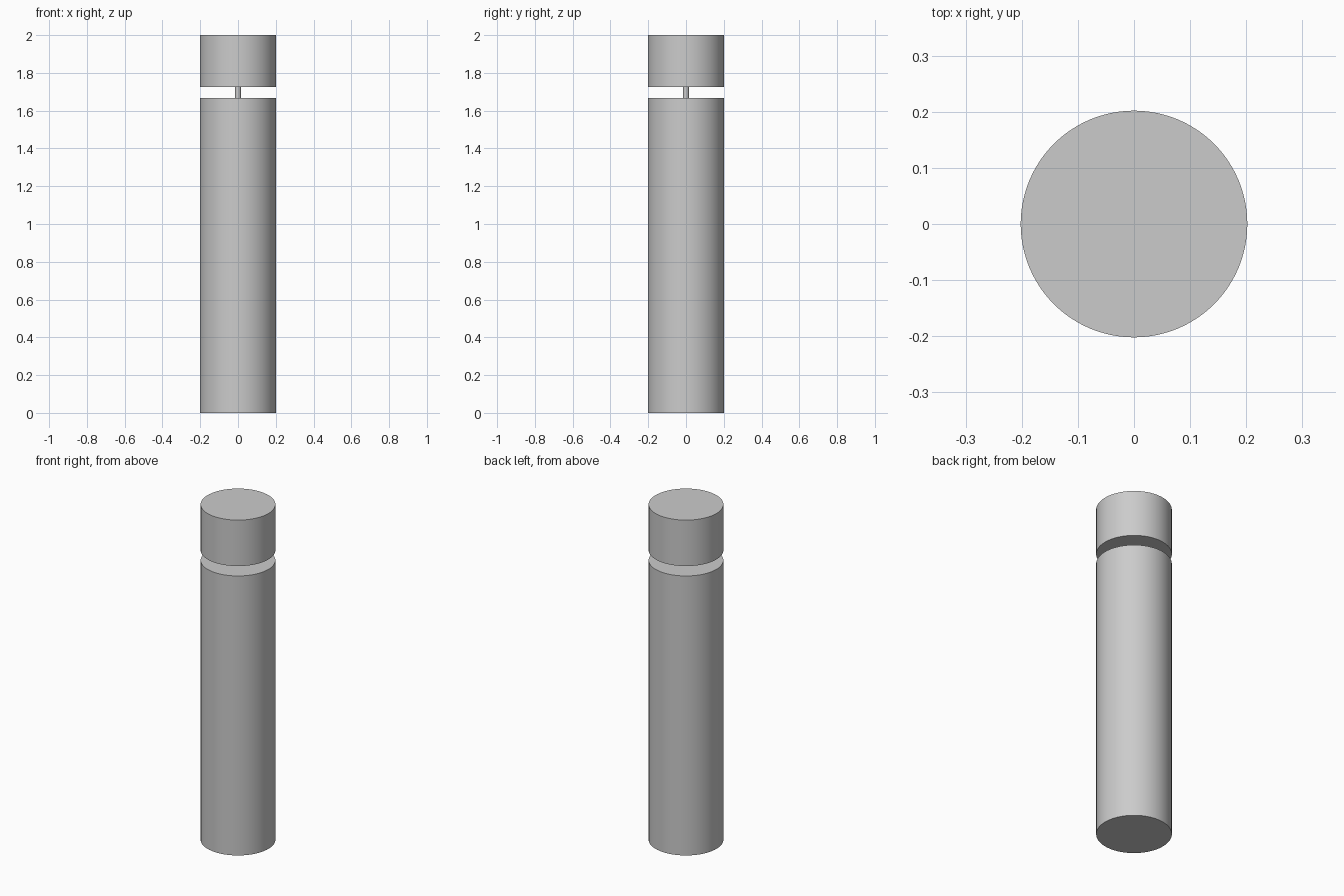
import bpy
import math

cube = bpy.data.objects.get("Cube")
if cube:
    bpy.data.objects.remove(cube, do_unlink=True)

RADIUS = 0.202
PIN_RADIUS = 0.015

# Single plain grey finish
grey = bpy.data.materials.new("plain_grey")
grey.use_nodes = True
colour = (0.6, 0.6, 0.6, 1)
grey.diffuse_color = colour
grey.node_tree.nodes["Principled BSDF"].inputs["Base Color"].default_value = colour


def cylinder(name, radius, bottom, top, sides):
    """Closed upright cylinder between two heights."""
    bpy.ops.mesh.primitive_cylinder_add(
        vertices=sides, radius=radius, depth=top - bottom,
        location=(0, 0, (bottom + top) / 2))
    part = bpy.context.object
    part.name = name
    part.data.materials.append(grey)
    bpy.ops.object.shade_smooth_by_angle(angle=math.radians(30))
    return part


# Post: three sections stacked flush, with fine seams between them
cylinder("base_section", RADIUS, 0, 0.276, 96)
cylinder("middle_section", RADIUS, 0.276, 1.552, 96)
cylinder("upper_collar", RADIUS, 1.552, 1.667, 96)

# Thin pin carrying the cap above the open gap
cylinder("centre_pin", PIN_RADIUS, 1.667, 1.726, 32)
cylinder("top_cap", RADIUS, 1.726, 2, 96)
